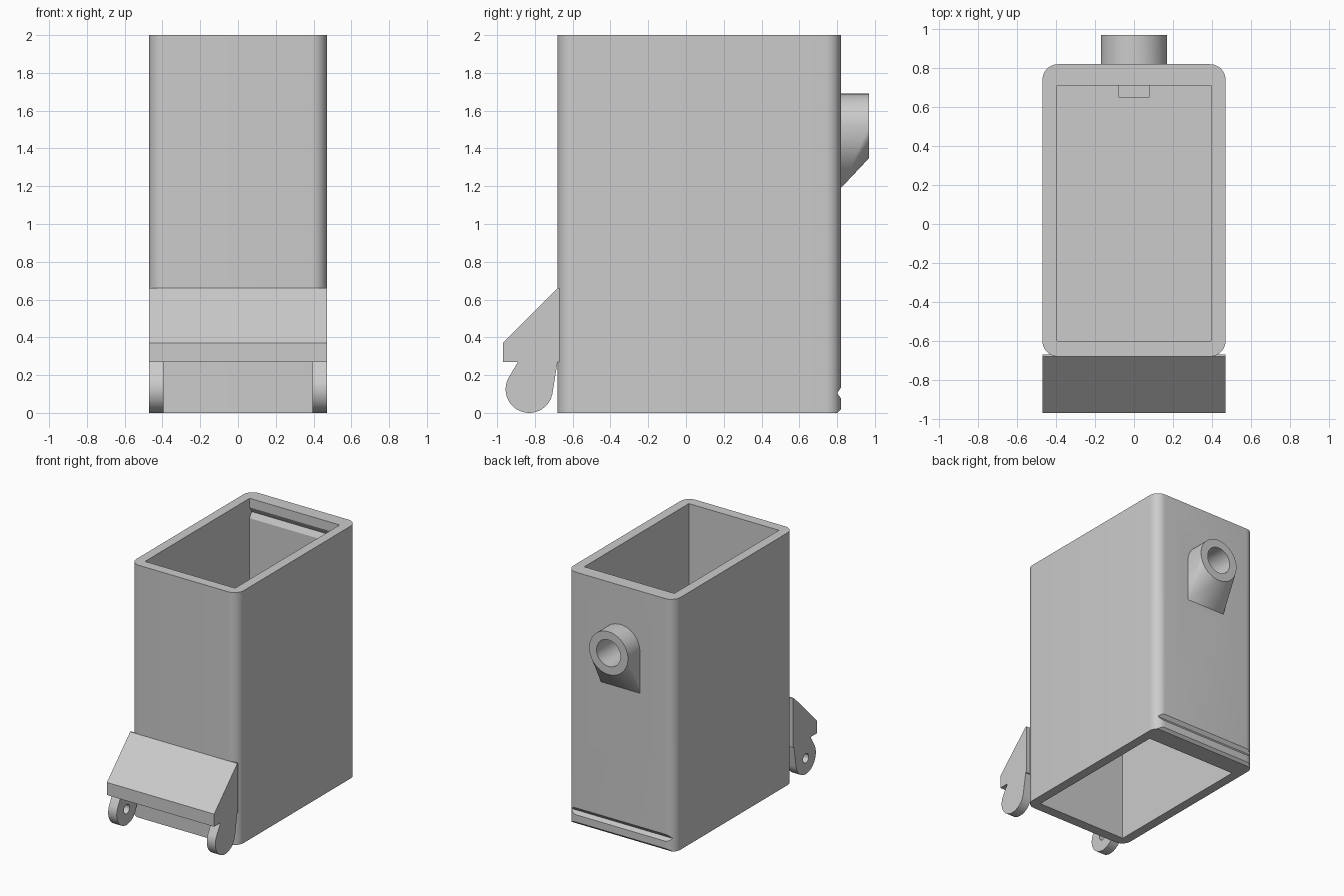
import bpy, bmesh, math
from mathutils import Vector

cube = bpy.data.objects.get("Cube")
if cube:
    bpy.data.objects.remove(cube, do_unlink=True)

grey = bpy.data.materials.new("light_grey")
grey.use_nodes = True
colour = (0.6, 0.6, 0.6, 1)
grey.diffuse_color = colour
grey.node_tree.nodes["Principled BSDF"].inputs["Base Color"].default_value = colour


def finish(name, bm):
    bmesh.ops.recalc_face_normals(bm, faces=bm.faces[:])
    mesh = bpy.data.meshes.new(name)
    bm.to_mesh(mesh)
    bm.free()
    mesh.materials.append(grey)
    obj = bpy.data.objects.new(name, mesh)
    bpy.context.collection.objects.link(obj)
    return obj


def extrude(name, outline, start, end, axis):
    """Extrude a 2D outline along z (outline is x, y) or x (outline is y, z)."""
    bm = bmesh.new()
    place = (lambda p: (p[0], p[1], start)) if axis == "z" else (lambda p: (start, p[0], p[1]))
    face = bm.faces.new([bm.verts.new(place(p)) for p in outline])
    out = bmesh.ops.extrude_face_region(bm, geom=[face])
    step = Vector((0, 0, end - start)) if axis == "z" else Vector((end - start, 0, 0))
    bmesh.ops.translate(bm, vec=step, verts=[v for v in out["geom"] if isinstance(v, bmesh.types.BMVert)])
    return finish(name, bm)


def box(name, x0, x1, y0, y1, z0, z1):
    return extrude(name, [(x0, y0), (x1, y0), (x1, y1), (x0, y1)], z0, z1, "z")


def arc(cx, cy, r, a0, a1, n):
    angles = [math.radians(a0 + (a1 - a0) * i / n) for i in range(n + 1)]
    return [(cx + r * math.cos(a), cy + r * math.sin(a)) for a in angles]


def boolean(target, other, operation="DIFFERENCE"):
    mod = target.modifiers.new(operation, "BOOLEAN")
    mod.operation, mod.solver, mod.object = operation, "EXACT", other
    bpy.context.view_layer.objects.active = target
    bpy.ops.object.modifier_apply(modifier=mod.name)
    bpy.data.objects.remove(other, do_unlink=True)


def smooth(obj):
    bpy.ops.object.select_all(action="DESELECT")
    obj.select_set(True)
    bpy.context.view_layer.objects.active = obj
    bpy.ops.object.shade_smooth_by_angle(angle=math.radians(30))


W, FRONT, BACK, R = 0.47, -0.68, 0.82, 0.08
NOZZLE_Z, NOZZLE_R = 1.52, 0.17

# Rounded rectangular housing
outline = []
for cx, cy, a in ((W - R, BACK - R, 0), (R - W, BACK - R, 90),
                  (R - W, FRONT + R, 180), (W - R, FRONT + R, 270)):
    outline += arc(cx, cy, R, a, a + 90, 10)
body = extrude("housing", outline, 0, 2, "z")

# Nozzle blending from a round mouth into a square foot on the back wall
bm = bmesh.new()
for x, z in arc(0, NOZZLE_Z, NOZZLE_R, 0, 360, 48)[:-1]:
    bm.verts.new((x, BACK + 0.15, z))
for x, z in arc(0, NOZZLE_Z, NOZZLE_R, 0, 180, 24) + [(-NOZZLE_R, 1.19), (NOZZLE_R, 1.19)]:
    bm.verts.new((x, BACK - 0.03, z))
    bm.verts.new((x, BACK, z))
bmesh.ops.convex_hull(bm, input=bm.verts[:])
boolean(body, finish("nozzle", bm), "UNION")

# Upper and lower chambers, divided by a floor
boolean(body, box("upper_chamber", -0.395, 0.395, -0.6, 0.71, 1.1, 2.1))
boolean(body, box("lower_chamber", -0.395, 0.395, -0.6, 0.65, -0.1, 1.0))

# Bore through the nozzle and the back wall
bm = bmesh.new()
for y in (0.68, 1.1):
    for x, z in arc(0, NOZZLE_Z, 0.105, 0, 360, 48)[:-1]:
        bm.verts.new((x, y, z))
bmesh.ops.convex_hull(bm, input=bm.verts[:])
boolean(body, finish("bore", bm))

# Snap groove and bottom chamfer outside, matching groove inside the top
boolean(body, extrude("outer_groove", [(0.84, 0.16), (0.8, 0.105), (0.84, 0.05)], -0.6, 0.6, "x"))
boolean(body, extrude("chamfer", [(0.84, 0.04), (0.79, -0.01), (0.84, -0.01)], -0.6, 0.6, "x"))
boolean(body, extrude("inner_groove", [(0.7, 1.945), (0.735, 1.885), (0.7, 1.825)], -0.395, 0.395, "x"))
smooth(body)

# Small stop on the inside of the back wall
box("inner_stop", -0.08, 0.08, 0.65, 0.711, 1.09, 1.4)

# Sloped front bracket
wedge = [(FRONT + 0.01, 0.66), (FRONT, 0.66), (-0.97, 0.37), (-0.97, 0.27), (FRONT + 0.01, 0.27)]
extrude("front_bracket", wedge, -W, W, "x")

# Hinge lugs; one pin hole goes through, the other is blind
lug_outline = [(-0.68, 0.27), (-0.89, 0.27)] + arc(-0.83, 0.125, 0.125, 152, 352, 28)
for side, name in ((-1, "right_lug"), (1, "left_lug")):
    lug = extrude(name, lug_outline, side * 0.395, side * W, "x")
    depth = 0.6 if side < 0 else 0.44
    pin = extrude("pin_hole", arc(-0.83, 0.125, 0.036, 0, 360, 24)[:-1], side * 0.3, side * depth, "x")
    boolean(lug, pin)
    smooth(lug)
